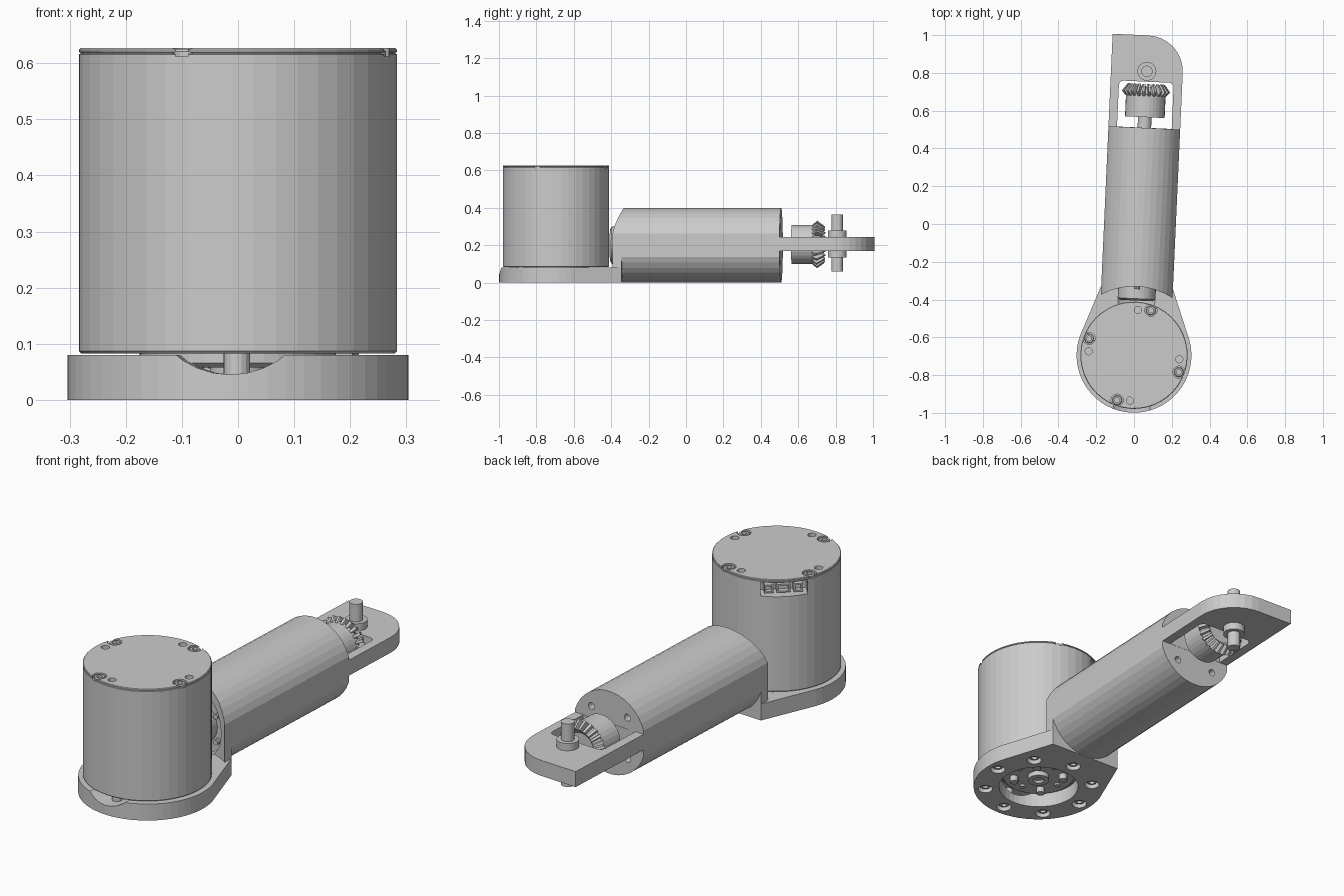
import bpy, bmesh, math
from math import sin, cos, pi, radians
from mathutils import Matrix

if "Cube" in bpy.data.objects:
    bpy.data.objects.remove(bpy.data.objects["Cube"])

# Everything is built around the drum axis with the arm along +y, then placed at the end
PLACE = Matrix.Translation((0, -0.695, 0)) @ Matrix.Rotation(radians(-2.6), 4, 'Z')
AZ = 0.2   # height of the arm axis


def make(name, bm):
    bmesh.ops.recalc_face_normals(bm, faces=bm.faces)
    me = bpy.data.meshes.new(name)
    bm.to_mesh(me)
    bm.free()
    ob = bpy.data.objects.new(name, me)
    bpy.context.collection.objects.link(ob)
    return ob


def skin(bm, rings):
    for a, b in zip(rings, rings[1:]):
        n = max(len(a), len(b))
        for i in range(n):
            j = (i + 1) % n
            if len(a) == 1:
                bm.faces.new((a[0], b[i], b[j]))
            elif len(b) == 1:
                bm.faces.new((a[i], b[0], a[j]))
            else:
                bm.faces.new((a[i], b[i], b[j], a[j]))


def lathe(name, prof, at=(0, 0, 0), axis='z', n=24):
    """Spin (radius, height) points; along y the centre sits on the arm axis."""
    bm = bmesh.new()
    rings = []
    for r, h in prof:
        ring = []
        for i in range(n if r else 1):
            t = 2 * pi * i / n
            a, b = r * cos(t), r * sin(t)
            p = (a, b, h) if axis == 'z' else (a, h, b)
            ring.append(bm.verts.new([p[k] + at[k] for k in range(3)]))
        rings.append(ring)
    skin(bm, rings)
    return make(name, bm)


def cyl(name, r, h0, h1, at=(0, 0, 0), axis='z', n=24):
    return lathe(name, [(0, h0), (r, h0), (r, h1), (0, h1)], at, axis, n)


def prism(name, pts, h0, h1, axis='z'):
    bm = bmesh.new()
    rings = [[bm.verts.new((x, y, h) if axis == 'z' else (x, h, y)) for x, y in pts] for h in (h0, h1)]
    skin(bm, rings)
    for ring in rings:
        bm.faces.new(ring)
    return make(name, bm)


def box(name, x0, x1, y0, y1, z0, z1):
    return prism(name, [(x0, y0), (x1, y0), (x1, y1), (x0, y1)], z0, z1)


def arc(cx, cy, r, a0, a1, n):
    return [(cx + r * cos(radians(a0 + (a1 - a0) * i / n)),
             cy + r * sin(radians(a0 + (a1 - a0) * i / n))) for i in range(n + 1)]


def boolean(ob, tools, op='DIFFERENCE'):
    for t in tools:
        m = ob.modifiers.new('bool', 'BOOLEAN')
        m.object, m.operation, m.solver = t, op, 'EXACT'
    dg = bpy.context.evaluated_depsgraph_get()
    me = bpy.data.meshes.new_from_object(ob.evaluated_get(dg))
    ob.modifiers.clear()
    ob.data = me
    for t in tools:
        bpy.data.objects.remove(t)


def polar(r, deg):
    return r * cos(radians(deg)), r * sin(radians(deg))


# Frame: teardrop base, arm tube with flattened sides, fork plate, all one casting
a = 18
frame = prism('arm_frame', arc(0, 0, 0.304, 180 - a, 360 + a, 34) + [(0.19, 0.36), (-0.19, 0.36)], 0, 0.08)
flat = math.degrees(math.acos(0.19 / 0.2))
tube_pts = arc(0, AZ, 0.2, flat, 180 - flat, 15) + arc(0, AZ, 0.2, 180 + flat, 360 - flat, 15)
tube = prism('tube', tube_pts, 0.2, 1.205, 'y')
shoe = box('shoe', -0.19, 0.19, 0.28, 0.36, 0, AZ)
plate = prism('plate', [(-0.19, 1.1), (0.19, 1.1)] + arc(0, 1.505, 0.19, 0, 90, 8) + [(-0.19, 1.695)], 0.17, 0.245)
boolean(frame, [shoe, tube, plate], 'UNION')

corners = [(0.12, 1.425, 0), (-0.12, 1.425, 90)]
window = [(0.145, 1.206)]
for cx, cy, d in corners:
    window += arc(cx, cy, 0.025, d, d + 90, 4)
window += [(-0.145, 1.206)]
cuts = [cyl('cut', 0.365, 0.0801, 0.8, n=48),
        cyl('cut', 0.155, -0.5, 1.12, (0, 0, AZ), 'y', 32),
        cyl('cut', 0.185, -0.1, 0.07, n=40),
        prism('cut', window, 0.1, 0.3)]
for sx in (-0.1, 0.1):
    for sz in (-0.1, 0.1):
        cuts.append(cyl('cut', 0.017, 1.15, 1.3, (sx, 0, AZ + sz), 'y', 12))
base_bolts = [polar(0.25, 45 * i + 3) for i in range(8)]
for x, y in base_bolts:
    cuts.append(cyl('cut', 0.034, -0.1, 0.03, (x, y, 0), n=16))
boolean(frame, cuts)


def socket_screw(name, x, y, z, up, r):
    """Button screw with a hexagonal-looking recess, facing up or down."""
    prof = [(0, -0.03), (r, -0.03), (r, -0.004), (r * 0.85, 0), (r * 0.5, 0), (r * 0.5, -0.012), (0, -0.012)]
    lathe(name, [(q, h * up) for q, h in prof], (x, y, z), n=12)


for i, (x, y) in enumerate(base_bolts):
    socket_screw(f'base_bolt_{i + 1}', x, y, 0.012, -1, 0.025)

# Output flange and its pins in the underside recess
lathe('output_flange', [(0, 0.045), (0.02, 0.045), (0.025, 0.035), (0.05, 0.035), (0.05, 0.058), (0.165, 0.058),
                        (0.175, 0.066), (0.175, 0.085), (0, 0.085)], n=40)
for i in range(4):
    x, y = polar(0.115, 90 * i + 48)
    cyl(f'flange_pin_{i + 1}', 0.02, 0.03, 0.06, (x, y, 0), n=12)
    x, y = polar(0.115, 90 * i + 3)
    cyl(f'flange_dowel_{i + 1}', 0.013, 0.048, 0.06, (x, y, 0), n=12)
cyl('front_post', 0.024, 0.045, 0.09, (0.008, -0.225, 0), n=16)

# Drum housing with a lid seam, screw recesses and a connector opening
drum = lathe('drum_housing', [(0, 0.083), (0.28, 0.083), (0.284, 0.087), (0.284, 0.616), (0.281, 0.617), (0.281, 0.619),
                              (0.284, 0.62), (0.284, 0.624), (0.281, 0.627), (0, 0.627)], n=44)
port = box('cut', 0.2, 0.4, -0.105, 0.105, 0.545, 0.612)
port.data.transform(Matrix.Rotation(radians(134.6), 4, 'Z'))
cuts = [port]
for i in range(4):
    x, y = polar(0.254, 72 + 90 * i)
    cuts.append(cyl('cut', 0.032, 0.612, 0.7, (x, y, 0), n=20))
    socket_screw(f'lid_screw_{i + 1}', x, y, 0.625, 1, 0.026)
    x, y = polar(0.241, 87.5 + 90 * i)
    cuts.append(cyl('cut', 0.019, 0.6, 0.7, (x, y, 0), n=16))
boolean(drum, cuts)

# Connectors inside the opening
for i, (y0, y1) in enumerate([(-0.085, -0.045), (-0.03, 0.03), (0.045, 0.085)]):
    c = box(f'connector_{i + 1}', 0.19, 0.25, y0, y1, 0.55, 0.59)
    boolean(c, [box('cut', 0.225, 0.3, y0 + 0.007, y1 - 0.007, 0.557, 0.583)])
    c.data.transform(Matrix.Rotation(radians(134.6), 4, 'Z'))

# Motor inside the arm
lathe('arm_motor', [(0, 0.29), (0.085, 0.29), (0.1, 0.3), (0.1, 0.375), (0.148, 0.375), (0.148, 1.13), (0, 1.13)],
      (0, 0, AZ), 'y', 32)
for i in range(6):
    x, z = polar(0.125, 60 * i + 30)
    cyl(f'motor_screw_{i + 1}', 0.013, 0.35, 0.38, (x, 0, AZ + z), 'y', 10)

# Bevel gear on the motor shaft
cyl('gear_shaft', 0.036, 1.1, 1.3, (0, 0, AZ + 0.004), 'y', 20)
cyl('gear_hub', 0.105, 1.262, 1.385, (0, 0, AZ + 0.004), 'y', 32)
TEETH = 24
bm = bmesh.new()
# each ring: root radius, root position, tip radius, tip position
spec = [(0.1, 1.372, 0.106, 1.374), (0.108, 1.385, 0.128, 1.397), (0.082, 1.42, 0.098, 1.438), (0.07, 1.41, 0.07, 1.41)]
rings = []
for r0, h0, r1, h1 in spec:
    ring = []
    for k in range(TEETH * 4):
        t = 2 * pi * (k + (0.25, -0.25, 0.25, -0.25)[k % 4]) / (TEETH * 4)
        r, h = (r1, h1) if k % 4 in (1, 2) else (r0, h0)
        ring.append(bm.verts.new((r * cos(t), h, AZ + 0.004 + r * sin(t))))
    rings.append(ring)
skin(bm, rings)
bm.faces.new(rings[0])
bm.faces.new(rings[-1])
make('bevel_gear', bm)

# Cross pin and its collars at the fork tip
lathe('fork_pin', [(0, 0.06), (0.03, 0.06), (0.03, 0.135), (0.05, 0.135), (0.05, 0.28), (0.03, 0.28), (0.03, 0.365), (0, 0.365)],
      (0, 1.505, 0), n=24)

for ob in bpy.context.scene.objects:
    ob.data.transform(PLACE)
